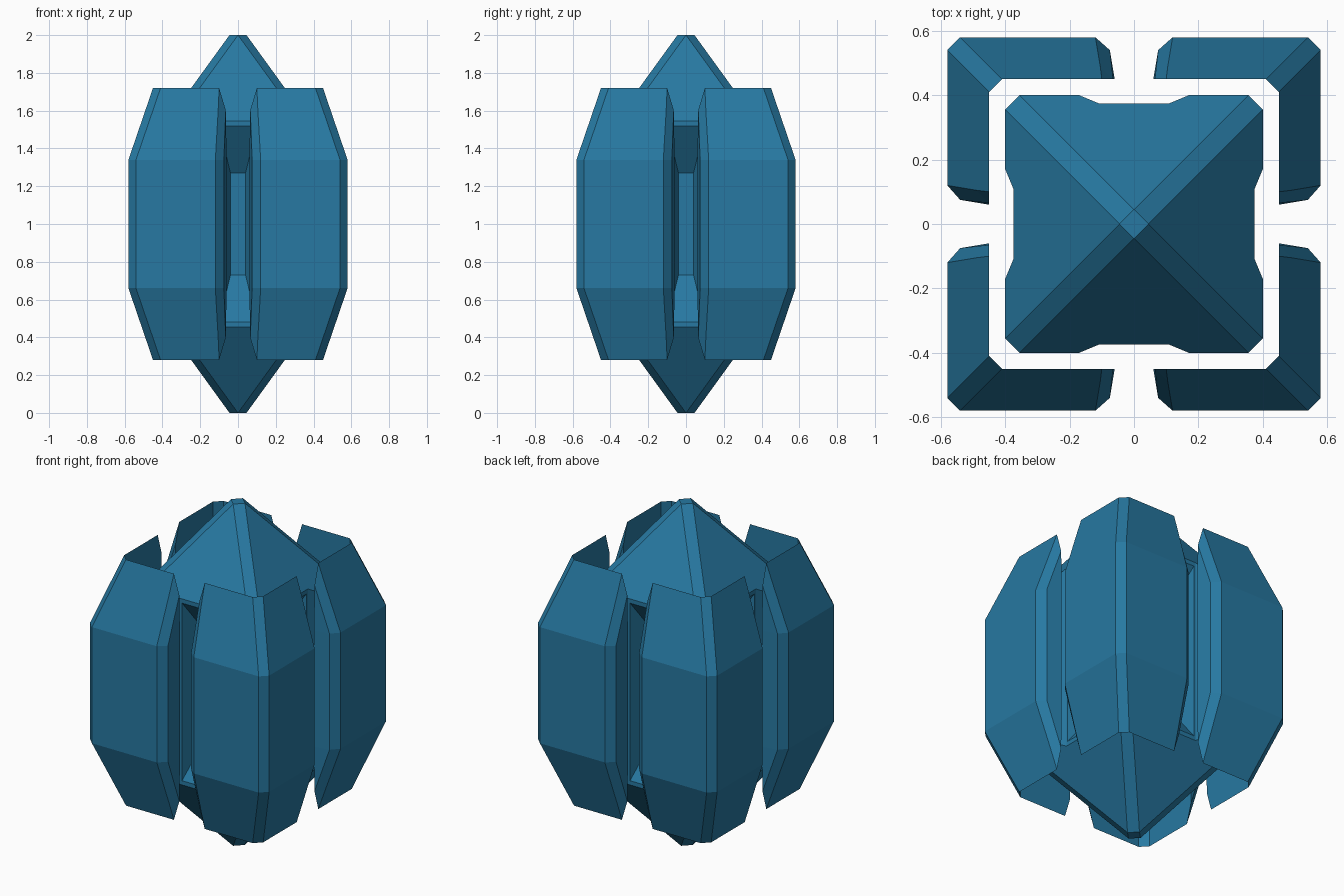
import bpy, bmesh
from mathutils import Matrix
from math import pi

if "Cube" in bpy.data.objects:
    bpy.data.objects.remove(bpy.data.objects["Cube"])

blue = bpy.data.materials.new("blue")
blue.diffuse_color = (0.02, 0.19, 0.36, 1)
blue.use_nodes = True
blue.node_tree.nodes["Principled BSDF"].inputs["Base Color"].default_value = blue.diffuse_color


def finish(name, bm):
    bmesh.ops.remove_doubles(bm, verts=bm.verts, dist=1e-4)
    bmesh.ops.recalc_face_normals(bm, faces=bm.faces)
    me = bpy.data.meshes.new(name)
    bm.to_mesh(me)
    bm.free()
    ob = bpy.data.objects.new(name, me)
    bpy.context.collection.objects.link(ob)
    me.materials.append(blue)
    return ob


def loft(bm, rings, caps):
    loops = [[bm.verts.new(p) for p in r] for r in rings]
    n = len(loops[0])
    for a, b in zip(loops, loops[1:]):
        for i in range(n):
            j = (i + 1) % n
            bm.faces.new((a[i], a[j], b[j], b[i]))
    if caps:
        bm.faces.new(loops[0])
        bm.faces.new(loops[-1])


def hull(name, points, angle):
    bm = bmesh.new()
    for p in points:
        bm.verts.new(p)
    bmesh.ops.convex_hull(bm, input=bm.verts)
    bmesh.ops.dissolve_limit(bm, angle_limit=0.01, verts=bm.verts, edges=bm.edges)
    bmesh.ops.rotate(bm, verts=bm.verts, matrix=Matrix.Rotation(angle, 3, 'Z'))
    ob = finish(name, bm)
    ob.hide_render = True
    ob.hide_set(True)
    return ob


def chamfered_square(h, c, z):
    k = h - c
    return [(h, -k, z), (h, k, z), (k, h, z), (-k, h, z),
            (-h, k, z), (-h, -k, z), (-k, -h, z), (k, -h, z)]


# Central crystal: square body with pyramid ends and chamfered corners
bm = bmesh.new()
loft(bm, [chamfered_square(h, 0.045, z)
          for h, z in ((0.0451, 0), (0.4, 0.49), (0.4, 1.51), (0.0451, 2))], True)
core = finish("core", bm)


def frustum(x0, y0, z0, x1, y1, z1):
    return [(sx * x, y, 1 + sz * z) for x, y, z in ((x0, y0, z0), (x1, y1, z1))
            for sx in (-1, 1) for sz in (-1, 1)]


# Shallow notch and deep tapered recess on each side of the core
for i in range(4):
    for name, pts in (("notch_cutter", frustum(0.218, 0.42, 0.8, 0.11, 0.375, 0.8)),
                      ("recess_cutter", frustum(0.117, 0.425, 0.591, 0.04, 0.2, 0.27))):
        m = core.modifiers.new(name, 'BOOLEAN')
        m.operation = 'DIFFERENCE'
        m.solver = 'EXACT'
        m.object = hull(name, pts, i * pi / 2)


# Corner armour panels: L-shaped sections tapering to knife edges
def section(z, h, a, b, c):
    arm = [(0.41, 0.45), (a, 0.45), (b, h - 0.04 if h > 0.48 else 0.45), (c, h), (h - 0.04, h)]
    pts = arm + [(y, x) for x, y in reversed(arm)]
    return [(x, y, z) for x, y in pts]


half = [(0.28, 0.45, 0.10, 0.10, 0.10), (0.397, 0.49, 0.065, 0.065, 0.105),
        (0.66, 0.58, 0.06, 0.075, 0.12)]
levels = half + [(2 - l[0],) + l[1:] for l in reversed(half)]
for i, name in enumerate(("back_right", "back_left", "front_left", "front_right")):
    bm = bmesh.new()
    loft(bm, [section(*l) for l in levels], False)
    bmesh.ops.rotate(bm, verts=bm.verts, matrix=Matrix.Rotation(i * pi / 2, 3, 'Z'))
    finish(name + "_panel", bm)
